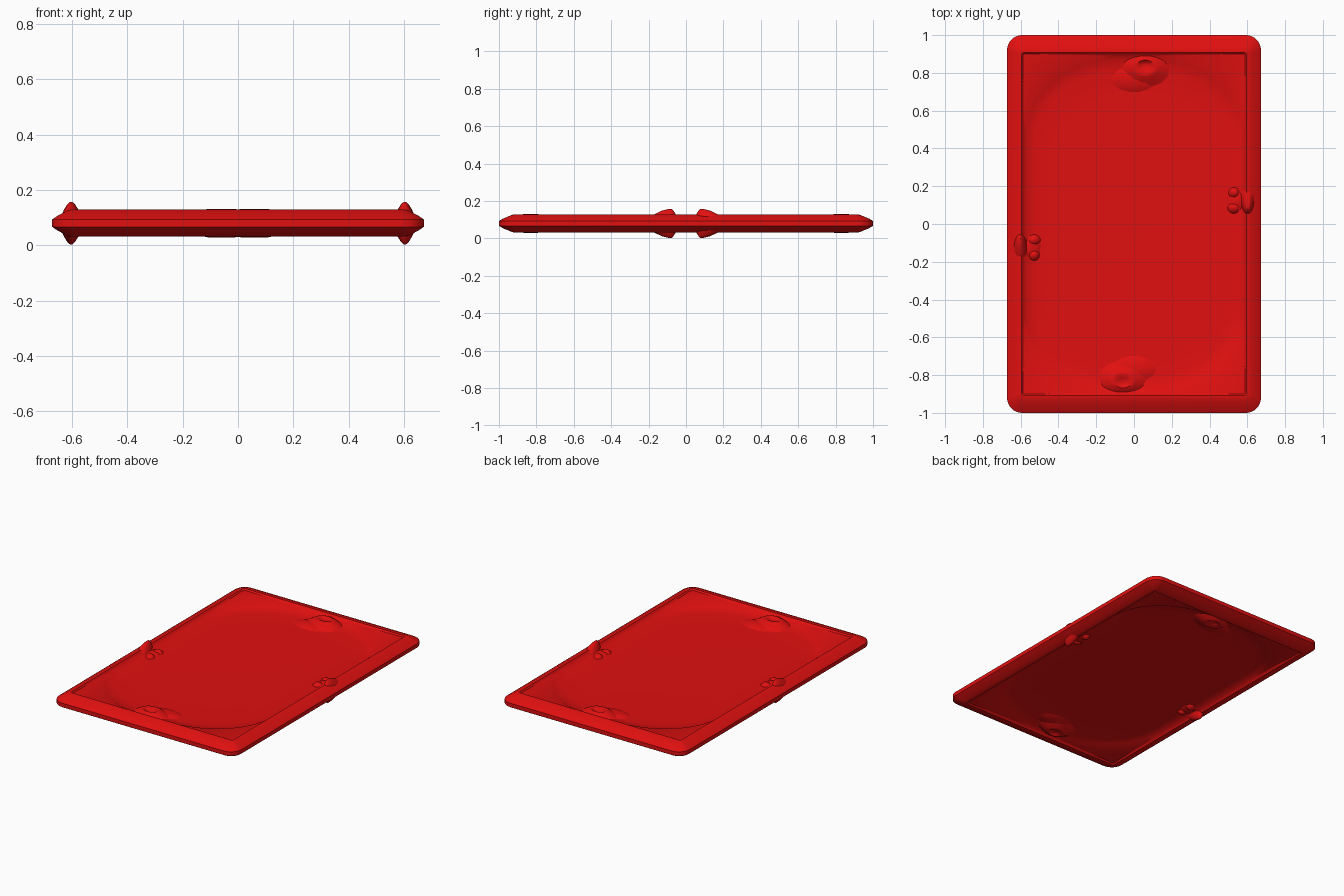
import bpy, bmesh, math

if "Cube" in bpy.data.objects:
    bpy.data.objects.remove(bpy.data.objects["Cube"])

MID = 0.08          # middle height of the slab, both faces mirror about it
ARC = 10            # segments per rounded corner

red = bpy.data.materials.new("red")
red.diffuse_color = (0.75, 0.005, 0.005, 1)
red.use_nodes = True
red.node_tree.nodes["Principled BSDF"].inputs["Base Color"].default_value = red.diffuse_color


def finish(name, bm, angle=35):
    bmesh.ops.remove_doubles(bm, verts=bm.verts, dist=0.0001)
    bmesh.ops.recalc_face_normals(bm, faces=bm.faces)
    mesh = bpy.data.meshes.new(name)
    bm.to_mesh(mesh)
    bm.free()
    mesh.materials.append(red)
    obj = bpy.data.objects.new(name, mesh)
    bpy.context.collection.objects.link(obj)
    bpy.ops.object.select_all(action='DESELECT')
    obj.select_set(True)
    bpy.context.view_layer.objects.active = obj
    bpy.ops.object.shade_smooth_by_angle(angle=math.radians(angle))
    return obj


def rounded_ring(bm, a, b, rx, ry, z):
    """Rectangle of half size a, b with elliptical corners."""
    ring = []
    for q, (sx, sy) in enumerate([(1, 1), (-1, 1), (-1, -1), (1, -1)]):
        for i in range(ARC + 1):
            t = math.pi / 2 * (q + i / ARC)
            ring.append(bm.verts.new((sx * (a - rx) + rx * math.cos(t),
                                      sy * (b - ry) + ry * math.sin(t), z)))
    return ring


def bridge(bm, r1, r2):
    n = len(r1)
    for i in range(n):
        j = (i + 1) % n
        bm.faces.new((r1[i], r1[j], r2[j], r2[i]))


# Tray: edge band, rolled rim, corner pads and oval dish on both faces
# half width, half length, corner radii, height above the middle
half = [(0.672, 1.0, 0.08, 0.08, 0.013),
        (0.655, 0.98, 0.065, 0.065, 0.025),
        (0.62, 0.935, 0.03, 0.03, 0.044),
        (0.605, 0.918, 0.02, 0.02, 0.049),
        (0.595, 0.908, 0.012, 0.012, 0.049),
        (0.588, 0.90, 0.01, 0.01, 0.041),
        (0.583, 0.895, 0.48, 0.40, 0.037),
        (0.565, 0.872, 0.47, 0.39, 0.024),
        (0.52, 0.81, 0.45, 0.37, 0.017),
        (0.44, 0.70, 0.40, 0.34, 0.014)]
bm = bmesh.new()
outer = []
for side in (1, -1):
    rings = [rounded_ring(bm, a, b, rx, ry, MID + side * h) for a, b, rx, ry, h in half]
    for r1, r2 in zip(rings, rings[1:]):
        bridge(bm, r1, r2)
    bm.faces.new(rings[-1])
    outer.append(rings[0])
bridge(bm, *outer)
finish("tray", bm, 30)


def lump(bm, cx, cy, rx, ry, profile, side, turn=1, lean=(0, 0), n=14):
    """Lathed mound; profile is (radius fraction, height above the middle)."""
    rings = []
    for k, (f, h) in enumerate(profile):
        w = k / (len(profile) - 1)
        ring = []
        for i in range(n):
            t = 2 * math.pi * i / n
            x = cx + lean[0] * w + rx * f * math.cos(t)
            y = cy + lean[1] * w + ry * f * math.sin(t)
            ring.append(bm.verts.new((turn * x, turn * y, MID + side * h)))
        rings.append(ring)
    for r1, r2 in zip(rings, rings[1:]):
        bridge(bm, r1, r2)
    bm.faces.new(rings[0])
    bm.faces.new(rings[-1])


# Knots: a cratered mound near each end, a peaked ridge at each long side
crater = [(1, 0.013), (0.75, 0.028), (0.5, 0.047), (0.36, 0.051), (0.22, 0.040), (0.08, 0.036)]
swell = [(1, 0.010), (0.8, 0.018), (0.5, 0.027), (0.1, 0.031)]
peak = [(1, 0.030), (0.72, 0.050), (0.4, 0.068), (0.12, 0.077)]
for turn, end in ((1, "back"), (-1, "front")):
    bm = bmesh.new()
    for side in (1, -1):
        lump(bm, 0.06, 0.82, 0.14, 0.10, crater, side, turn, (0, 0.02))
        lump(bm, 0.0, 0.77, 0.14, 0.08, swell, side, turn)
    finish(end + "_knot", bm, 50)

for turn, flank in ((1, "right"), (-1, "left")):
    bm = bmesh.new()
    for side in (1, -1):
        lump(bm, 0.603, 0.125, 0.035, 0.08, peak, side, turn, (0, -0.04))
        lump(bm, 0.545, 0.12, 0.06, 0.085, swell, side, turn)
        lump(bm, 0.53, 0.085, 0.035, 0.03, [(f, h + 0.008) for f, h in swell], side, turn)
        lump(bm, 0.53, 0.165, 0.03, 0.03, [(f, h + 0.008) for f, h in swell], side, turn)
    finish(flank + "_knot", bm, 50)
